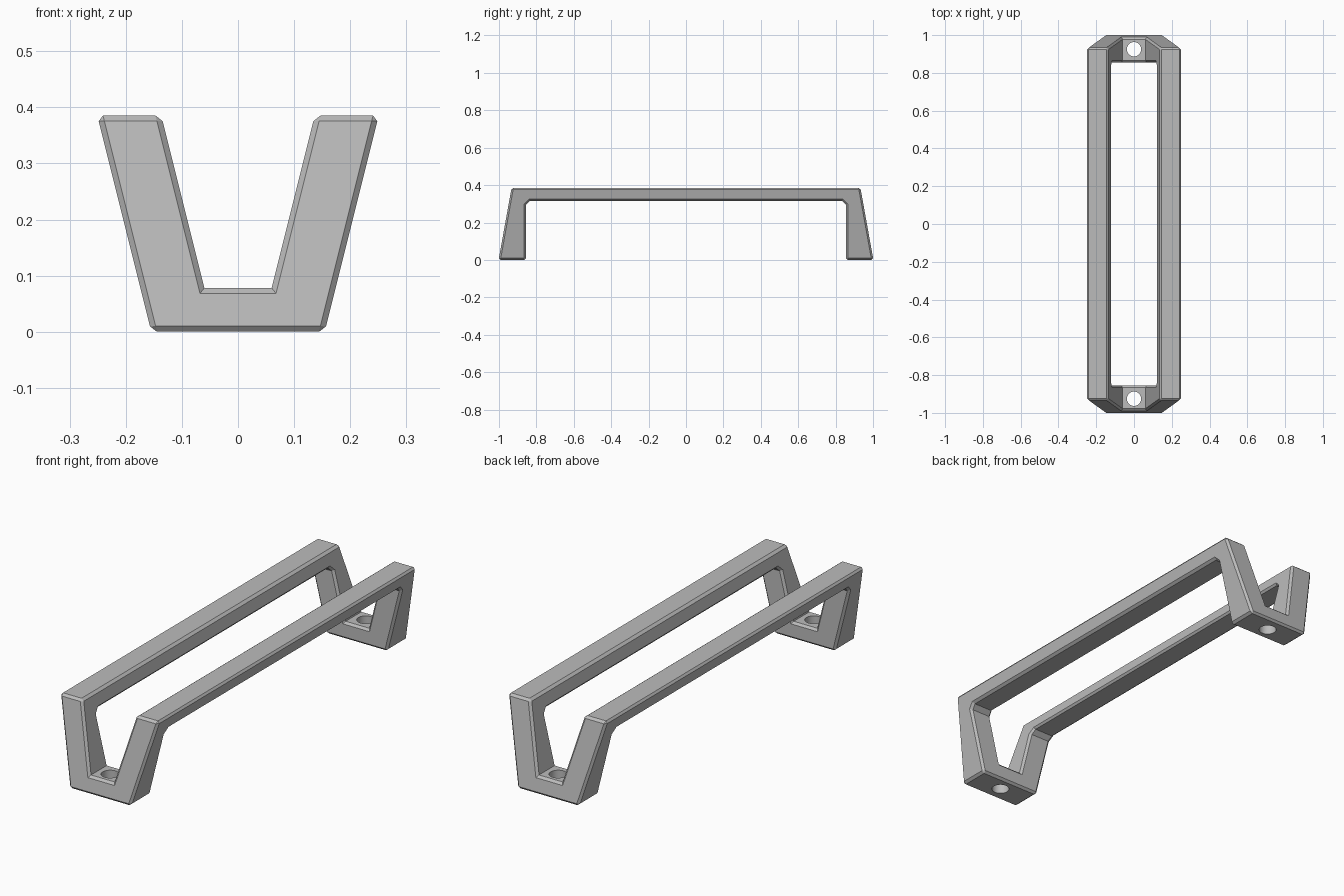
import bpy
import bmesh
from math import radians
from mathutils import Matrix

cube = bpy.data.objects.get("Cube")
if cube:
    bpy.data.objects.remove(cube, do_unlink=True)

grey = bpy.data.materials.new("satin_grey")
grey.use_nodes = True
colour = (0.5, 0.5, 0.5, 1)
grey.diffuse_color = colour
for node in grey.node_tree.nodes:
    if node.type == 'BSDF_PRINCIPLED':
        node.inputs["Base Color"].default_value = colour


def make_object(name, bm):
    bmesh.ops.recalc_face_normals(bm, faces=bm.faces)
    mesh = bpy.data.meshes.new(name)
    bm.to_mesh(mesh)
    bm.free()
    mesh.materials.append(grey)
    obj = bpy.data.objects.new(name, mesh)
    bpy.context.collection.objects.link(obj)
    return obj


def prism(name, half_profile, axis, half_depth):
    """Mirror a half profile of (width, z) points and extrude it along an axis."""
    profile = half_profile + [(-w, z) for w, z in reversed(half_profile)]
    bm = bmesh.new()
    if axis == 'y':
        verts = [bm.verts.new((w, -half_depth, z)) for w, z in profile]
        step = (0, 2 * half_depth, 0)
    else:
        verts = [bm.verts.new((-half_depth, w, z)) for w, z in profile]
        step = (2 * half_depth, 0, 0)
    cap = bm.faces.new(verts)
    result = bmesh.ops.extrude_face_region(bm, geom=[cap], use_keep_orig=True)
    moved = [v for v in result["geom"] if isinstance(v, bmesh.types.BMVert)]
    bmesh.ops.translate(bm, verts=moved, vec=step)
    return make_object(name, bm)


def combine(obj, cutter, operation):
    """Bake a boolean into obj and remove the cutter."""
    cutter.hide_render = True
    mod = obj.modifiers.new("combine", 'BOOLEAN')
    mod.operation, mod.object, mod.solver = operation, cutter, 'EXACT'
    graph = bpy.context.evaluated_depsgraph_get()
    graph.update()
    mesh = bpy.data.meshes.new_from_object(obj.evaluated_get(graph))
    obj.modifiers.clear()
    obj.data = mesh
    bpy.data.objects.remove(cutter, do_unlink=True)


# Body: flared U seen from the end, crossed with a bridge seen from the side
TOP, FLOOR, FLARE, LEAN = 0.385, 0.078, 0.25, 0.18
OVER = 0.5
body = prism("handle_frame", [
    (0.06, FLOOR),
    (0.06 + FLARE * (OVER - FLOOR), OVER),
    (0.1545 + FLARE * OVER, OVER),
    (0.1545, 0)], 'y', 1.2)
bridge = prism("bridge_profile", [
    (0.835, 0.315), (0.855, 0.295), (0.855, -0.1),
    (1.002 + LEAN * 0.1, -0.1),
    (1.002 - LEAN * TOP, TOP)], 'x', 0.4)
combine(body, bridge, 'INTERSECT')

# Chamfer all outward corners, leaving inside corners crisp
bm = bmesh.new()
bm.from_mesh(body.data)
bmesh.ops.remove_doubles(bm, verts=bm.verts, dist=0.0001)
bmesh.ops.dissolve_limit(bm, angle_limit=radians(1), verts=bm.verts, edges=bm.edges)
bmesh.ops.recalc_face_normals(bm, faces=bm.faces)
corners = [e for e in bm.edges if e.is_manifold and e.calc_face_angle_signed() > 0.5]
bmesh.ops.bevel(bm, geom=corners, offset=0.01, offset_type='OFFSET',
                segments=1, affect='EDGES', clamp_overlap=False)
bm.to_mesh(body.data)
bm.free()

# Screw holes through both feet
for y in (-0.925, 0.925):
    bm = bmesh.new()
    bmesh.ops.create_cone(bm, cap_ends=True, segments=32, radius1=0.038, radius2=0.038,
                          depth=0.3, matrix=Matrix.Translation((0, y, 0.04)))
    combine(body, make_object("hole_cutter", bm), 'DIFFERENCE')

# Round holes shade smooth, everything else stays flat
bpy.ops.object.select_all(action='DESELECT')
body.select_set(True)
bpy.context.view_layer.objects.active = body
bpy.ops.object.shade_smooth_by_angle(angle=radians(25))
